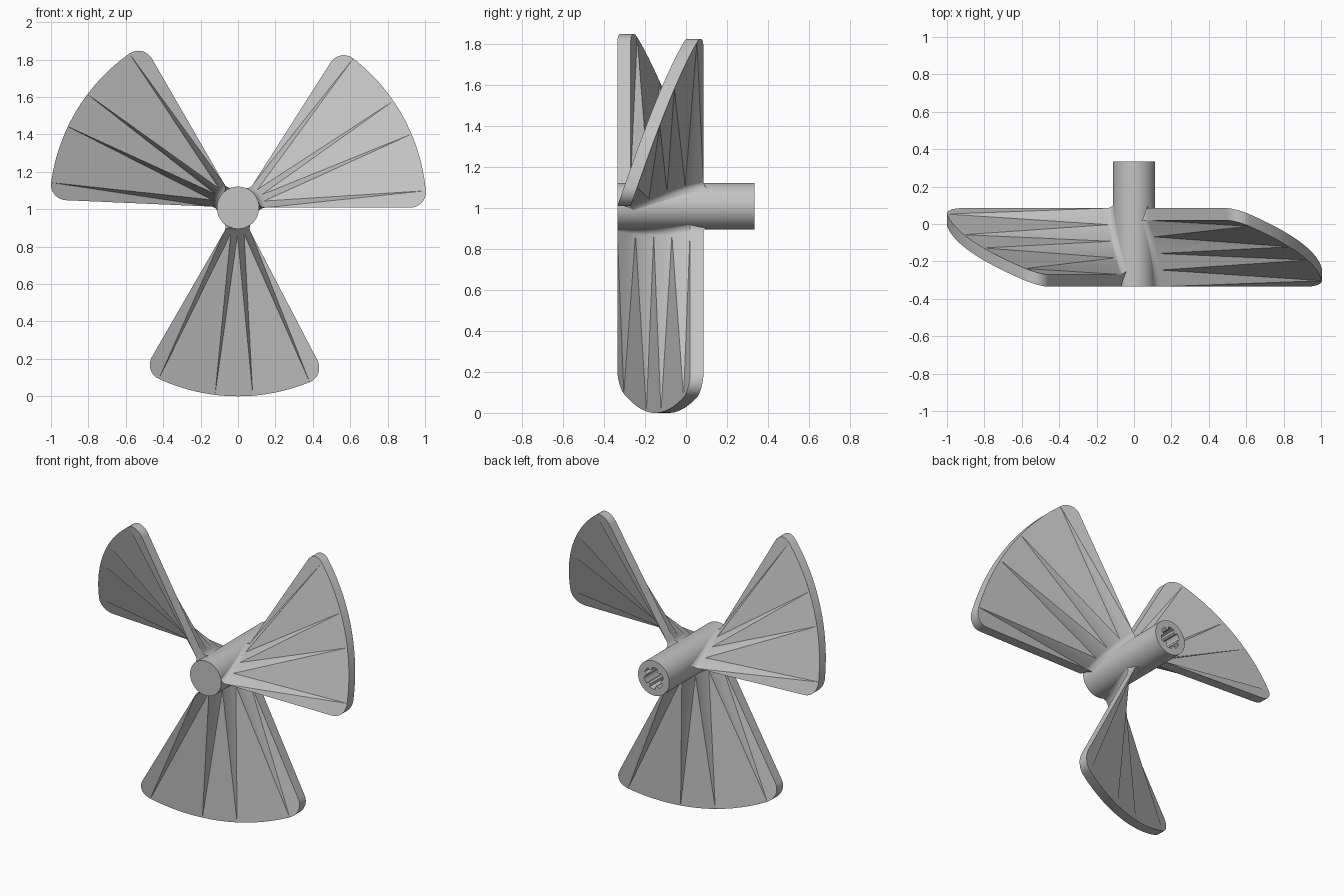
import bpy, bmesh
from math import sin, cos, pi, radians, sqrt

AXIS_Z = 1.008
TIP_R, HUB_R = 1.008, 0.113
CORNER, FILLET = 0.09, 0.035
FRONT_Y, PITCH, THICK = -0.335, 0.355, 0.065
SPAN = radians(57.5)

if "Cube" in bpy.data.objects:
    bpy.data.objects.remove(bpy.data.objects["Cube"], do_unlink=True)

grey = bpy.data.materials.new("plain_grey")
grey.use_nodes = True
grey.diffuse_color = (0.55, 0.55, 0.55, 1)
grey.node_tree.nodes["Principled BSDF"].inputs["Base Color"].default_value = (0.55, 0.55, 0.55, 1)


def polar(r, a, y):
    return (r * cos(a), y, AXIS_Z + r * sin(a))


def finish(bm, name, angle):
    bmesh.ops.remove_doubles(bm, verts=bm.verts, dist=1e-5)
    bmesh.ops.recalc_face_normals(bm, faces=bm.faces)
    mesh = bpy.data.meshes.new(name)
    bm.to_mesh(mesh)
    bm.free()
    mesh.materials.append(grey)
    obj = bpy.data.objects.new(name, mesh)
    bpy.context.collection.objects.link(obj)
    bpy.ops.object.select_all(action="DESELECT")
    obj.select_set(True)
    bpy.context.view_layer.objects.active = obj
    bpy.ops.object.shade_smooth_by_angle(angle=radians(angle))


def tip_radius(u):
    # Rounded tip corners at both ends of the rim
    d = min(u, 1 - u) * SPAN * TIP_R
    if d >= CORNER:
        return TIP_R
    return TIP_R - CORNER + sqrt(max(0, CORNER ** 2 - (CORNER - d) ** 2))


def rulings():
    # Alternate wide fans (fixed root) with narrow pleats (fixed tip)
    breaks = [0, 0.09, 0.40, 0.60, 0.91, 1]
    pairs = []
    for i in range(5):
        lo, hi = breaks[i], breaks[i + 1]
        for s in range(13):
            t = s / 12
            if i == 0:
                t = 1 - cos(t * pi / 2)
            elif i == 4:
                t = sin(t * pi / 2)
            pairs.append((i / 4, lo + (hi - lo) * t))
        if i < 4:
            pairs.append(((i + 0.5) / 4, hi))
    return pairs


def blade(name, start):
    bm = bmesh.new()
    steps = 9

    def line(root_u, tip_u, side):
        verts = []
        for s in range(steps + 1):
            # Fillet blending the root into the hub
            q = s / steps * pi / 2
            r = HUB_R - 0.004 + FILLET * (1 - cos(q))
            flare = FILLET * (1 - sin(q))
            a = start + root_u * SPAN + (flare / r if side == 0 else -flare / r)
            y = FRONT_Y + PITCH * root_u + side * (THICK + flare)
            verts.append(bm.verts.new(polar(r, a, y)))
        y = FRONT_Y + PITCH * tip_u + side * THICK
        verts.append(bm.verts.new(polar(tip_radius(tip_u), start + tip_u * SPAN, y)))
        return verts

    pairs = rulings()
    front = [line(u, v, 0) for u, v in pairs]
    back = [line(u, v, 1) for u, v in pairs]
    for j in range(len(pairs) - 1):
        for k in range(steps + 1):
            for g in (front, back):
                bm.faces.new((g[j][k], g[j + 1][k], g[j + 1][k + 1], g[j][k + 1]))
        bm.faces.new((front[j][-1], front[j + 1][-1], back[j + 1][-1], back[j][-1]))
    # Leading and trailing edges
    for j in (0, -1):
        for k in range(steps + 1):
            bm.faces.new((front[j][k], front[j][k + 1], back[j][k + 1], back[j][k]))
    finish(bm, name, 12)


def hub():
    # Closed front, splined socket open at the back
    bm = bmesh.new()
    n = 72

    def ring(radius, y):
        return [bm.verts.new(polar(radius(i), 2 * pi * i / n, y)) for i in range(n)]

    def outer(i):
        return HUB_R

    def bore(i):
        return 0.052 if i % 12 < 4 else 0.07

    rings = [ring(outer, FRONT_Y), ring(outer, 0.335), ring(bore, 0.335), ring(bore, 0.09)]
    for a, b in zip(rings, rings[1:]):
        for i in range(n):
            k = (i + 1) % n
            bm.faces.new((a[i], a[k], b[k], b[i]))
    bm.faces.new(rings[0])
    bm.faces.new(rings[-1])
    finish(bm, "hub", 30)


hub()
for label, start in (("right_blade", 0), ("left_blade", 120), ("lower_blade", 240)):
    blade(label, radians(start))
